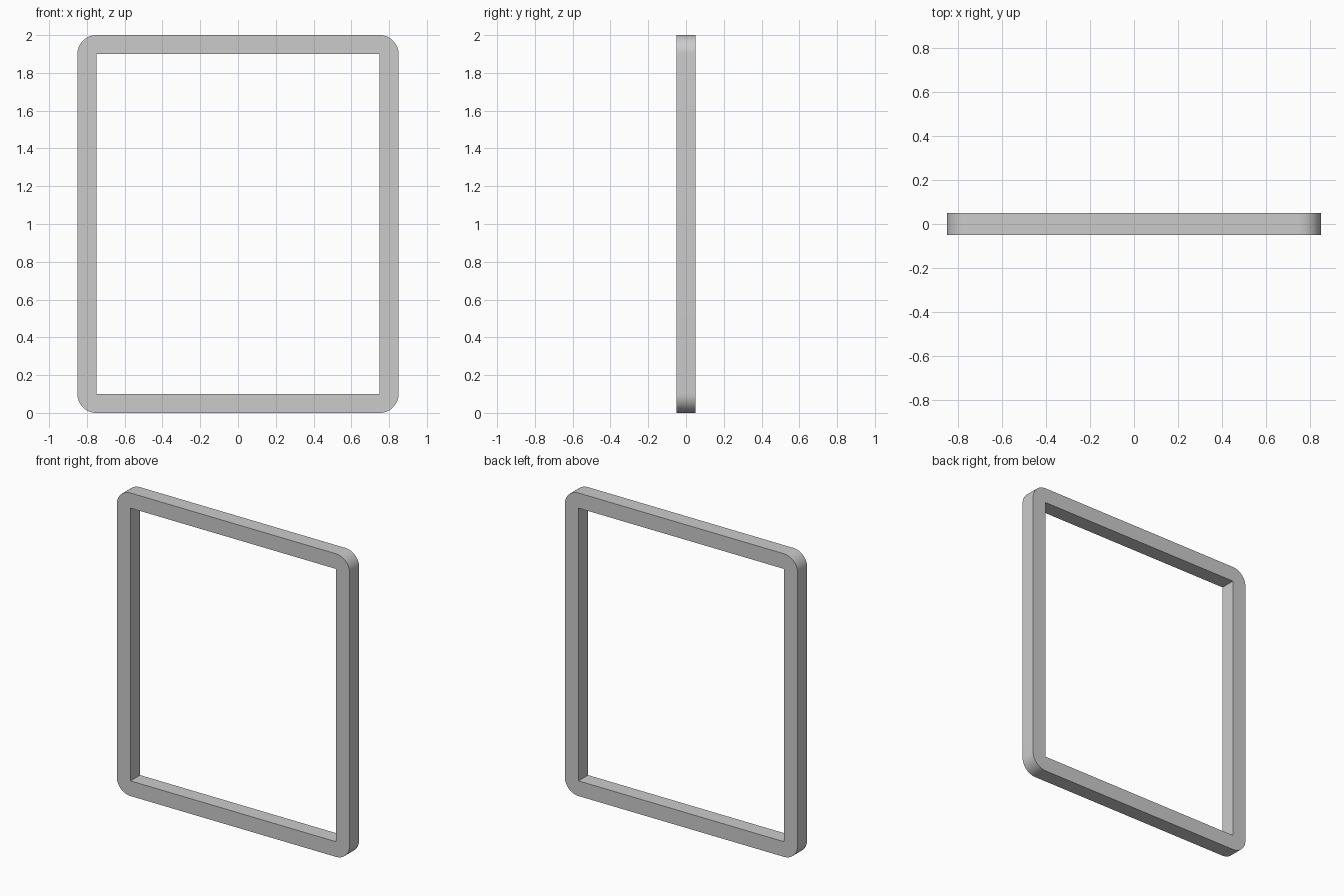
import bpy, bmesh
from math import sin, cos, pi

if "Cube" in bpy.data.objects:
    bpy.data.objects.remove(bpy.data.objects["Cube"])

HALF_W, Z_LOW, Z_HIGH = 0.75, 0.1, 1.9   # opening
BAR, DEPTH, STEPS = 0.1, 0.1, 16         # bar width, depth, segments per corner

bm = bmesh.new()

# Each sharp inner corner is the centre of a rounded outer corner
corners = [(HALF_W, Z_LOW, -pi / 2), (HALF_W, Z_HIGH, 0),
           (-HALF_W, Z_HIGH, pi / 2), (-HALF_W, Z_LOW, pi)]
inner, arcs = [], []
for x, z, start in corners:
    inner.append(bm.verts.new((x, -DEPTH / 2, z)))
    angles = [start + pi / 2 * i / STEPS for i in range(STEPS + 1)]
    arcs.append([bm.verts.new((x + BAR * cos(a), -DEPTH / 2, z + BAR * sin(a)))
                 for a in angles])

# Front face: a rounded piece per corner and a straight bar per side
for i in range(4):
    j = (i + 1) % 4
    bm.faces.new([inner[i]] + arcs[i])
    bm.faces.new([inner[i], arcs[i][-1], arcs[j][0], inner[j]])

# Extrude to the back
result = bmesh.ops.extrude_face_region(bm, geom=bm.faces[:], use_keep_orig=True)
back = [g for g in result["geom"] if isinstance(g, bmesh.types.BMVert)]
bmesh.ops.translate(bm, verts=back, vec=(0, DEPTH, 0))
bmesh.ops.recalc_face_normals(bm, faces=bm.faces[:])

mesh = bpy.data.meshes.new("frame")
bm.to_mesh(mesh)
bm.free()
frame = bpy.data.objects.new("frame", mesh)
bpy.context.collection.objects.link(frame)

# Smooth rounded corners, sharp edges elsewhere
bpy.context.view_layer.objects.active = frame
frame.select_set(True)
bpy.ops.object.shade_smooth_by_angle(angle=pi / 6)
